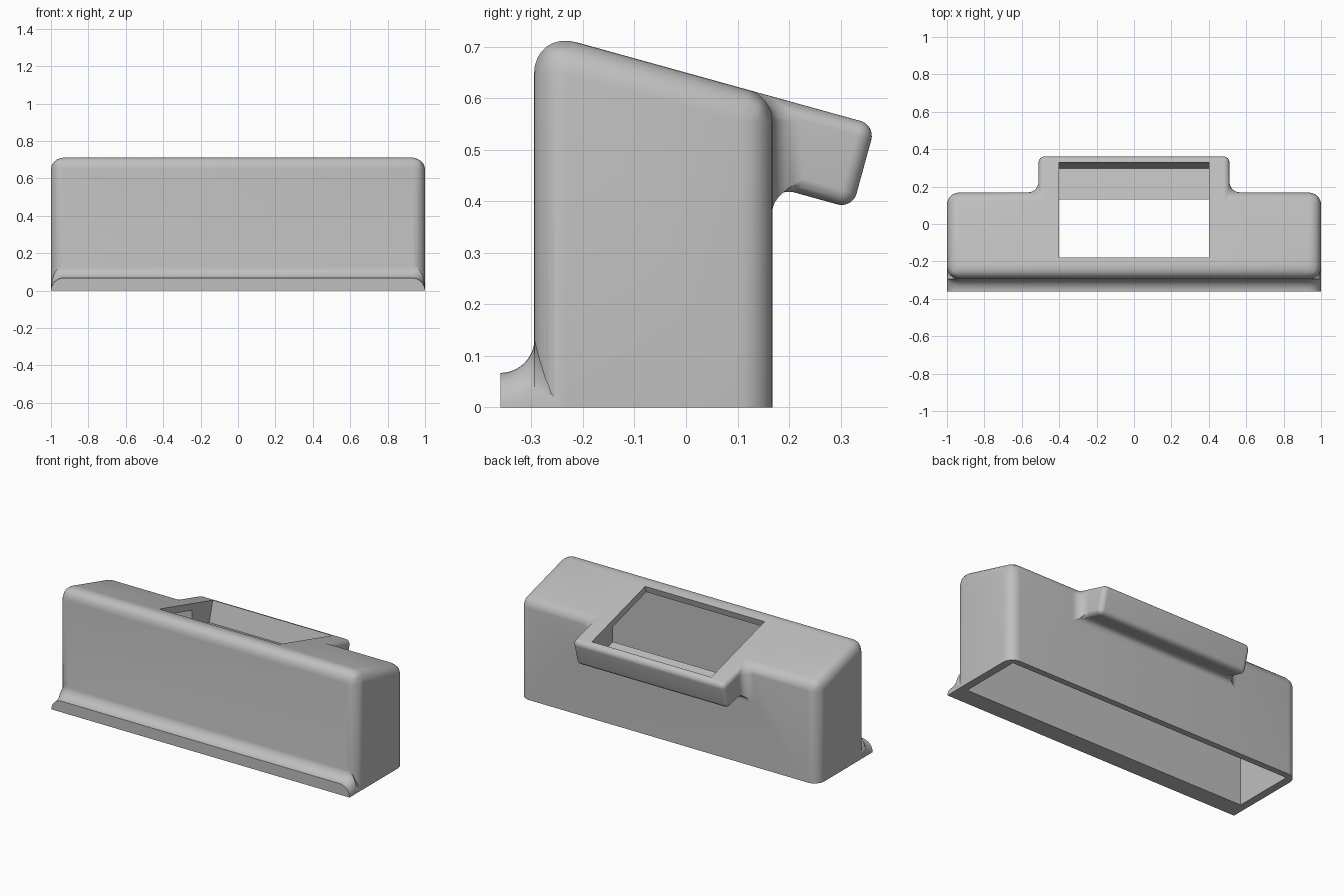
import bpy, bmesh, math

cube = bpy.data.objects.get("Cube")
if cube:
    bpy.data.objects.remove(cube, do_unlink=True)

grey = bpy.data.materials.new("light_grey_plastic")
grey.use_nodes = True
grey.diffuse_color = (0.52, 0.52, 0.52, 1)
grey.node_tree.nodes["Principled BSDF"].inputs["Base Color"].default_value = (0.52, 0.52, 0.52, 1)

SLOPE = 0.277
LOW = -0.05          # parts run below the floor and are trimmed flat later
TILT = math.atan(SLOPE)
DOWN = (-math.sin(TILT), -math.cos(TILT))   # into the sloped top


def top(y):
    return 0.708 - SLOPE * (y + 0.21)


def below_top(y, depth):
    return (y + DOWN[0] * depth, top(y) + DOWN[1] * depth)


def finish(name, bm):
    bmesh.ops.recalc_face_normals(bm, faces=bm.faces[:])
    mesh = bpy.data.meshes.new(name)
    bm.to_mesh(mesh)
    bm.free()
    mesh.materials.append(grey)
    ob = bpy.data.objects.new(name, mesh)
    bpy.context.collection.objects.link(ob)
    return ob


def loft(name, sections):
    """Skin a row of closed sections and cap both ends."""
    bm = bmesh.new()
    rows = [[bm.verts.new(p) for p in s] for s in sections]
    n = len(rows[0])
    for a, b in zip(rows, rows[1:]):
        for i in range(n):
            j = (i + 1) % n
            bm.faces.new((a[i], a[j], b[j], b[i]))
    bm.faces.new(rows[0])
    bm.faces.new(rows[-1])
    return finish(name, bm)


def prism(name, profile, half):
    return loft(name, [[(x, y, z) for y, z in profile] for x in (-half, half)])


def apply(ob, mod):
    bpy.ops.object.select_all(action="DESELECT")
    ob.select_set(True)
    bpy.context.view_layer.objects.active = ob
    bpy.ops.object.modifier_apply(modifier=mod.name)


def combine(ob, other, operation):
    mod = ob.modifiers.new(operation.lower(), "BOOLEAN")
    mod.operation = operation
    mod.solver = "EXACT"
    mod.object = other
    apply(ob, mod)
    bpy.data.objects.remove(other, do_unlink=True)


# Housing with the rear shelf: corner letters, lower case on the other side
corners = {
    "A": (1, -0.295, LOW), "B": (1, -0.295, top(-0.295)),
    "C": (1, 0.168, top(0.168)), "D": (1, 0.168, LOW),
    "E": (0.51, 0.168, top(0.168)), "F": (0.51, 0.3675, top(0.3675)),
    "G": (0.51, 0.323, 0.386), "H": (0.51, 0.168, 0.429),
}
bm = bmesh.new()
verts, letter = {}, {}
for key, (x, y, z) in corners.items():
    for k, sx in ((key, x), (key.lower(), -x)):
        verts[k] = bm.verts.new((sx, y, z))
        letter[verts[k]] = key
for loop in ("ABCD", "abcd", "EFGH", "efgh", "ABba", "ADda", "BCEFfecb",
             "FGgf", "GHhg", "DCEHhecd"):
    bm.faces.new([verts[k] for k in loop])

# Rounding width of each kind of edge
WIDEST = 0.085
rounding = {"AB": 0.065, "CD": 0.065, "BC": 0.065, "BB": WIDEST, "CE": 0.048,
            "EF": 0.03, "FG": 0.03, "GH": 0.03, "FF": 0.03, "GG": 0.03,
            "EH": 0.06, "HH": 0.044}
weight = bm.edges.layers.float.new("bevel_weight_edge")
for e in bm.edges:
    e[weight] = rounding.get("".join(sorted(letter[v] for v in e.verts)), 0) / WIDEST
housing = finish("housing", bm)
bev = housing.modifiers.new("rounding", "BEVEL")
bev.limit_method = "WEIGHT"
bev.width = WIDEST
bev.segments = 8
bev.use_clamp_overlap = False
apply(housing, bev)

# Front foot lip with a hollow curve and rounded ends
R = 0.067
steps = 10
levels = []
for i in range(steps + 1):
    t = i / steps * math.pi / 2
    levels.append((-0.36 + 0.066 * math.sin(t), 2 * R - R * math.cos(t)))
levels.append((-0.23, 0.004))


def lip_section(y, h):
    arc = [(1 - R + (R - 0.0005) * math.cos(i / 8 * math.pi / 2),
            h * math.sin(i / 8 * math.pi / 2)) for i in range(9)]
    half = [(0.9995, LOW)] + arc
    return [(x, y, z) for x, z in half] + [(-x, y, z) for x, z in reversed(half)]


lip = loft("foot_lip", [lip_section(y, h) for y, h in levels])
combine(housing, lip, "UNION")

# Hollow inside, open at the bottom
WALL = 0.042
cavity = prism("cavity_cutter", [(-0.25, -0.2), (0.13, -0.2),
                                 (0.13, top(0.13) - WALL),
                                 (-0.25, top(-0.25) - WALL)], 0.953)
combine(housing, cavity, "DIFFERENCE")

# Window in the sloped top, running into the shelf pocket
window = prism("window_cutter", [below_top(-0.18, -0.1), below_top(0.33, -0.1),
                                 below_top(0.33, 0.127), below_top(-0.18, 0.127)], 0.4)
combine(housing, window, "DIFFERENCE")

# Flat underside
floor = prism("floor_cutter", [(-1, -0.5), (1, -0.5), (1, 0), (-1, 0)], 2)
combine(housing, floor, "DIFFERENCE")

bpy.ops.object.select_all(action="DESELECT")
housing.select_set(True)
bpy.context.view_layer.objects.active = housing
bpy.ops.object.shade_smooth_by_angle(angle=math.radians(30))
